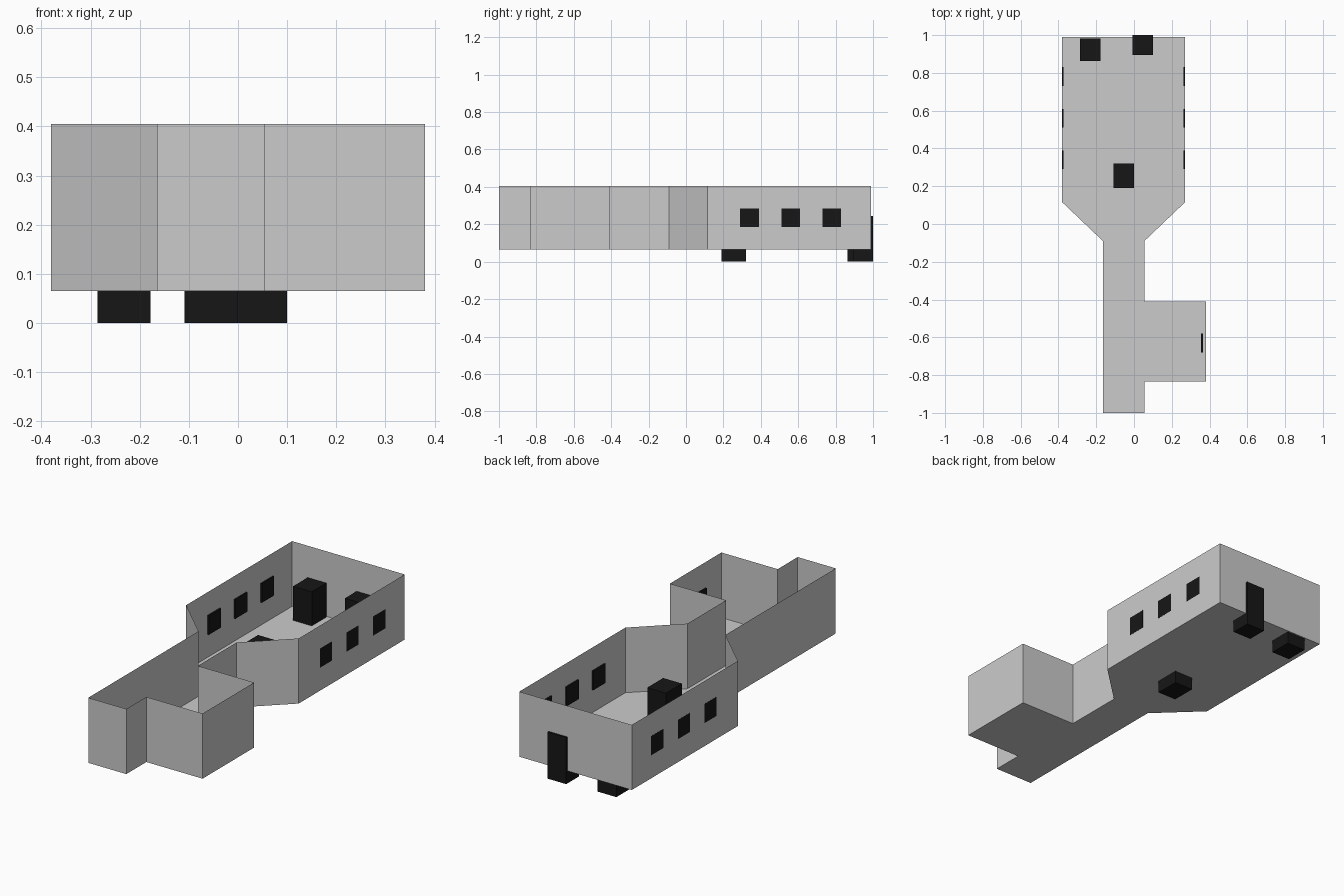
import bpy, bmesh

if "Cube" in bpy.data.objects:
    bpy.data.objects.remove(bpy.data.objects["Cube"])

black = bpy.data.materials.new("black")
black.diffuse_color = (0.008, 0.008, 0.008, 1)
black.use_nodes = True
black.node_tree.nodes["Principled BSDF"].inputs["Base Color"].default_value = black.diffuse_color

FLOOR, TOP = 0.065, 0.405


def box(name, lo, hi):
    """Dark axis-aligned block between two corners."""
    bm = bmesh.new()
    bmesh.ops.create_cube(bm, size=1)
    for v in bm.verts:
        v.co = [(a + b) / 2 + c * (b - a) for a, b, c in zip(lo, hi, v.co)]
    me = bpy.data.meshes.new(name)
    bm.to_mesh(me)
    bm.free()
    me.materials.append(black)
    ob = bpy.data.objects.new(name, me)
    bpy.context.collection.objects.link(ob)


# Floor plan: main room, tapered neck, corridor and side room
plan = [(-0.38, 0.99), (-0.38, 0.115), (-0.165, -0.09), (-0.165, -1.0),
        (0.055, -1.0), (0.055, -0.835), (0.38, -0.835), (0.38, -0.41),
        (0.055, -0.41), (0.055, -0.09), (0.27, 0.115), (0.27, 0.99)]

# Open-topped shell with paper-thin floor and walls
bm = bmesh.new()
low = [bm.verts.new((x, y, FLOOR)) for x, y in plan]
high = [bm.verts.new((x, y, TOP)) for x, y in plan]
bm.faces.new(low[::-1])
for i in range(len(plan)):
    j = (i + 1) % len(plan)
    bm.faces.new((low[i], low[j], high[j], high[i]))
shell_mesh = bpy.data.meshes.new("room_shell")
bm.to_mesh(shell_mesh)
bm.free()
bpy.context.collection.objects.link(bpy.data.objects.new("room_shell", shell_mesh))

# Tall blocks standing through the floor, one breaking the back wall
for name, x, y in (("corner_block", -0.232, 0.928),
                   ("door_block", 0.046, 0.934),
                   ("centre_block", -0.055, 0.255)):
    box(name, (x - 0.054, y - 0.065 if name != "door_block" else y - 0.04, 0),
        (x + 0.054, y + 0.055 if name == "corner_block" else y + 0.066, 0.243))

# Window panels set flush in the long walls and inside the side room
for i, y in enumerate((0.34, 0.56, 0.78)):
    for side, x0, x1 in (("left", -0.3803, -0.372), ("right", 0.262, 0.2703)):
        box(f"{side}_window_{i + 1}", (x0, y - 0.05, 0.185), (x1, y + 0.05, 0.285))
box("side_room_window", (0.356, -0.68, 0.185), (0.364, -0.58, 0.285))
